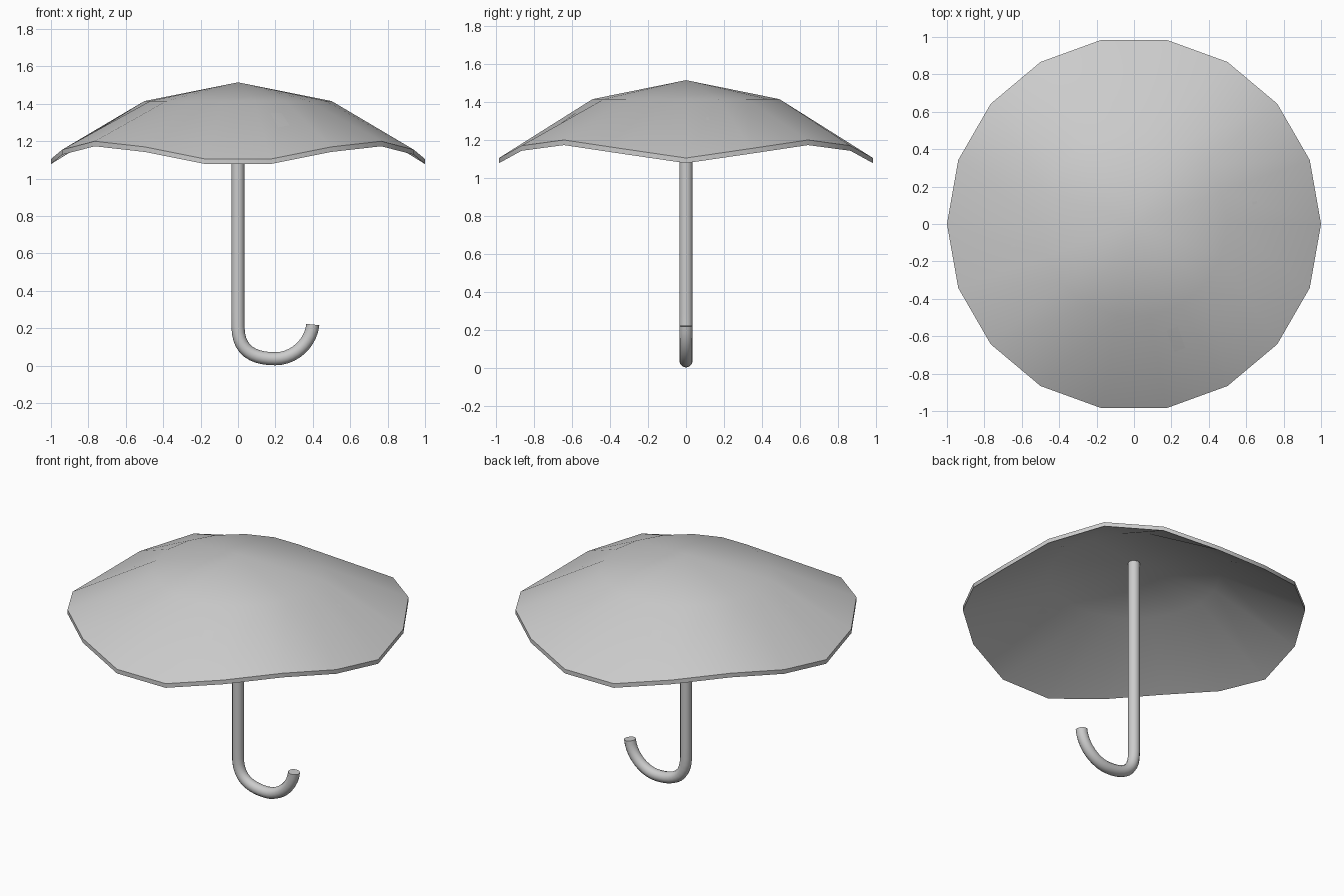
import bpy, bmesh, math
from mathutils import Vector

cube = bpy.data.objects.get("Cube")
if cube:
    bpy.data.objects.remove(cube, do_unlink=True)

grey = bpy.data.materials.new("plain grey")
grey.use_nodes = True
grey.diffuse_color = (0.6, 0.6, 0.6, 1)
grey.node_tree.nodes["Principled BSDF"].inputs["Base Color"].default_value = (0.6, 0.6, 0.6, 1)


def finish(obj):
    """Give the object its colour and smooth it, keeping sharp edges."""
    obj.data.materials.append(grey)
    bpy.ops.object.select_all(action="DESELECT")
    obj.select_set(True)
    bpy.context.view_layer.objects.active = obj
    bpy.ops.object.shade_smooth_by_angle(angle=math.radians(40))


# Canopy: an 18-sided shell with a scalloped rim, thinning towards the crown
SIDES = 18
QUARTER_RIM = [1.105, 1.155, 1.2, 1.17, 1.105]  # rim height at 0 to 80 degrees


def rim_height(i):
    i %= SIDES // 2
    return QUARTER_RIM[min(i, SIDES // 2 - i)]


def ring(bm, radius, height):
    verts = []
    for i in range(SIDES):
        a = math.tau * i / SIDES
        verts.append(bm.verts.new((radius * math.cos(a), radius * math.sin(a), height(i))))
    return verts


def bridge(bm, a, b):
    for i in range(SIDES):
        j = (i + 1) % SIDES
        bm.faces.new((a[i], a[j], b[j], b[i]))


def fan(bm, loop, tip):
    for i in range(SIDES):
        bm.faces.new((loop[i], loop[(i + 1) % SIDES], tip))


bm = bmesh.new()
top_rim = ring(bm, 1, rim_height)
top_ring = ring(bm, 0.5, lambda i: 1.415)
low_rim = ring(bm, 1, lambda i: rim_height(i) - 0.027)
low_ring = ring(bm, 0.5, lambda i: 1.405)
bridge(bm, top_rim, top_ring)
bridge(bm, low_rim, top_rim)
bridge(bm, low_ring, low_rim)
fan(bm, top_ring, bm.verts.new((0, 0, 1.515)))
fan(bm, low_ring, bm.verts.new((0, 0, 1.5)))
bmesh.ops.recalc_face_normals(bm, faces=bm.faces)
mesh = bpy.data.meshes.new("canopy")
bm.to_mesh(mesh)
bm.free()
canopy = bpy.data.objects.new("canopy", mesh)
bpy.context.collection.objects.link(canopy)
finish(canopy)

# Shaft and hooked handle: one round tube swept along a curve in the xz plane
# Each point holds (x, z) for its left handle, itself and its right handle
PATH = [
    ((0, 1.49), (0, 1.49), (0, 1.2)),
    ((0, 0.4), (0, 0.21), (0, 0.08)),
    ((0.08, 0.037), (0.2, 0.037), (0.3, 0.037)),
    ((0.39, 0.12), (0.4, 0.22), (0.4, 0.22)),
]
curve = bpy.data.curves.new("shaft_and_handle", "CURVE")
curve.dimensions = "3D"
curve.resolution_u = 10
curve.bevel_depth = 0.035
curve.bevel_resolution = 4
curve.use_fill_caps = True
spline = curve.splines.new("BEZIER")
spline.bezier_points.add(len(PATH) - 1)
for point, (left, mid, right) in zip(spline.bezier_points, PATH):
    point.handle_left_type = point.handle_right_type = "FREE"
    point.handle_left = Vector((left[0], 0, left[1]))
    point.co = Vector((mid[0], 0, mid[1]))
    point.handle_right = Vector((right[0], 0, right[1]))
shaft = bpy.data.objects.new("shaft_and_handle", curve)
bpy.context.collection.objects.link(shaft)
bpy.ops.object.select_all(action="DESELECT")
shaft.select_set(True)
bpy.context.view_layer.objects.active = shaft
bpy.ops.object.convert(target="MESH")
finish(bpy.context.view_layer.objects.active)
